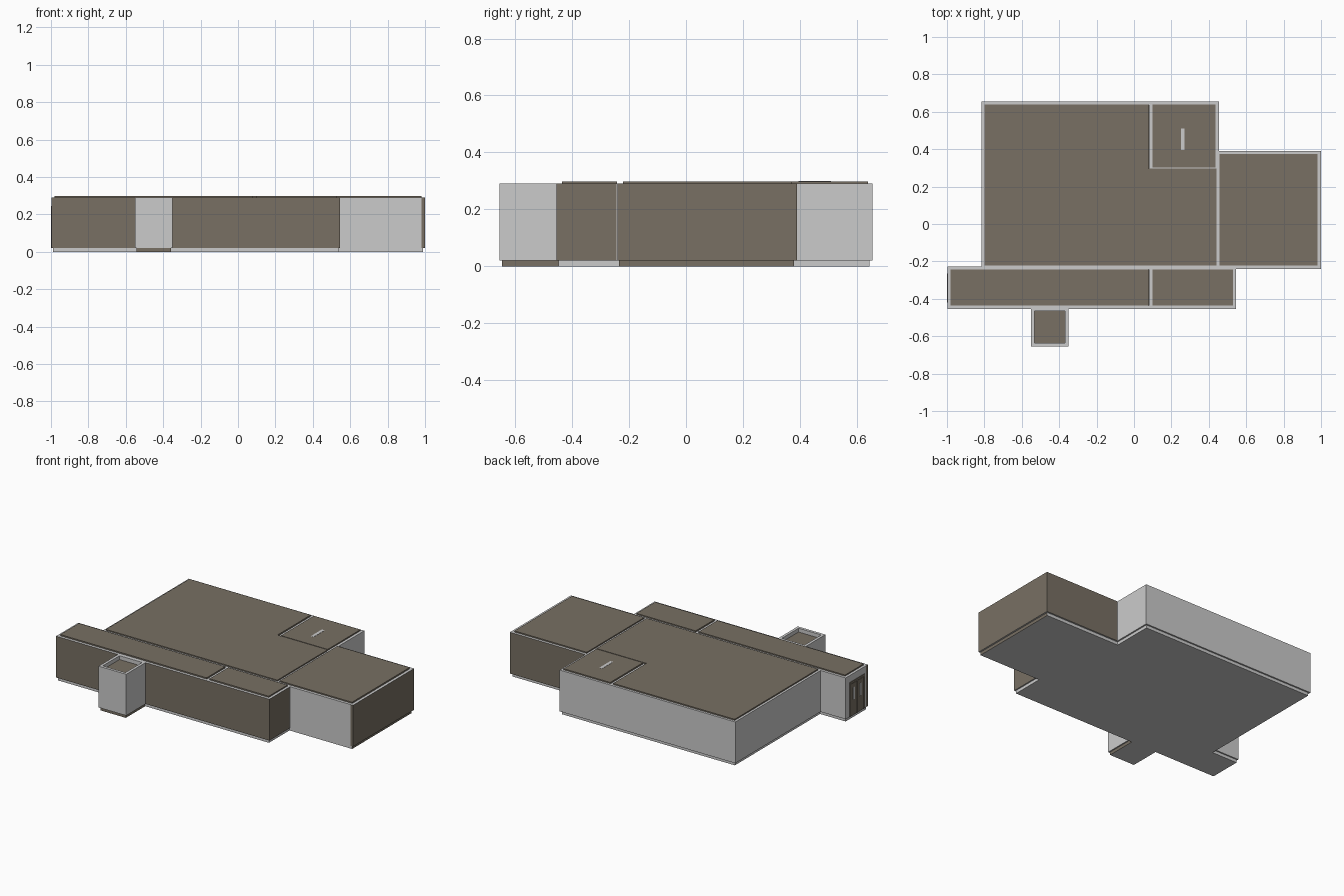
import bpy, bmesh

if "Cube" in bpy.data.objects:
    bpy.data.objects.remove(bpy.data.objects["Cube"])

def material(name, rgb):
    m = bpy.data.materials.new(name)
    m.diffuse_color = (*rgb, 1)
    m.use_nodes = True
    m.node_tree.nodes["Principled BSDF"].inputs["Base Color"].default_value = m.diffuse_color
    return m

MATS = [material("light grey", (0.6, 0.6, 0.6)),
        material("taupe brown", (0.188, 0.162, 0.126))]
GREY, BROWN = 0, 1

def box(name, x0, y0, x1, y1, z0, z1, side, top=None, bottom=None, y_side=None):
    """Axis-aligned box, coloured by face direction."""
    bm = bmesh.new()
    bmesh.ops.create_cube(bm, size=1)
    for v in bm.verts:
        v.co.x = x1 if v.co.x > 0 else x0
        v.co.y = y1 if v.co.y > 0 else y0
        v.co.z = z1 if v.co.z > 0 else z0
    bm.normal_update()
    for f in bm.faces:
        pick = side
        if f.normal.z > 0.5 and top is not None:
            pick = top
        elif f.normal.z < -0.5 and bottom is not None:
            pick = bottom
        elif abs(f.normal.y) > 0.5 and y_side is not None:
            pick = y_side
        f.material_index = pick
    me = bpy.data.meshes.new(name)
    bm.to_mesh(me)
    bm.free()
    for m in MATS:
        me.materials.append(m)
    ob = bpy.data.objects.new(name, me)
    bpy.context.collection.objects.link(ob)
    return ob

T = 0.018                 # wall thickness
FLOOR, WALL, ROOF = 0.02, 0.29, 0.298

def wall(name, x0, y0, x1, y1, colour):
    box(name, x0, y0, x1, y1, FLOOR, WALL, colour, GREY, GREY)

def room(name, x0, y0, x1, y1, w, e, s, n, long_y=True):
    """Four walls; long_y lets the west and east walls own the corners."""
    a, b = (0, T) if long_y else (T, 0)
    wall(name + "_west_wall", x0, y0 + a, x0 + T, y1 - a, w)
    wall(name + "_east_wall", x1 - T, y0 + a, x1, y1 - a, e)
    wall(name + "_south_wall", x0 + b, y0, x1 - b, y0 + T, s)
    wall(name + "_north_wall", x0 + b, y1 - T, x1 - b, y1, n)

# Walls of each wing
room("main_hall", -0.815, -0.24, 0.455, 0.655, GREY, GREY, GREY, GREY)
room("east_wing", 0.44, -0.24, 1.0, 0.39, GREY, BROWN, GREY, BROWN)
room("front_corridor", -0.997, -0.455, 0.545, -0.226, GREY, BROWN, BROWN, GREY, False)
room("porch", -0.55, -0.655, -0.35, -0.446, GREY, GREY, GREY, GREY)

# Interior partitions
wall("side_room_west_partition", 0.08, 0.29, 0.098, 0.64, GREY)
wall("side_room_south_partition", 0.08, 0.29, 0.44, 0.303, GREY)
wall("corridor_partition", 0.08, -0.44, 0.098, -0.24, GREY)

# Floor slabs, set slightly in from the walls
def floor(name, x0, y0, x1, y1, side=GREY, y_side=GREY):
    box(name, x0, y0, x1, y1, 0, FLOOR + 0.001, side, BROWN, GREY, y_side)

floor("main_floor", -0.805, -0.235, 0.445, 0.645)
floor("east_floor", 0.445, -0.235, 0.99, 0.38, BROWN)
floor("corridor_floor", -0.99, -0.447, 0.537, -0.235)
floor("porch_floor", -0.542, -0.647, -0.358, -0.447, BROWN, BROWN)

# Roof panels, inset so the wall tops show between them
def panel(name, x0, y0, x1, y1, z=ROOF):
    box(name, x0, y0, x1, y1, z - 0.018, z, BROWN)

panel("main_roof_back", -0.80, 0.297, 0.078, 0.64)
panel("main_roof_front", -0.80, -0.222, 0.44, 0.297)
panel("side_room_roof", 0.10, 0.302, 0.437, 0.64)
panel("east_roof", 0.457, -0.222, 0.98, 0.373)
panel("corridor_roof_west", -0.98, -0.436, 0.078, -0.243)
panel("corridor_roof_east", 0.10, -0.436, 0.528, -0.243)
panel("porch_roof", -0.533, -0.638, -0.367, -0.463, 0.265)

# Slim strip showing in the side room roof
box("roof_strip", 0.25, 0.395, 0.27, 0.51, 0.29, ROOF + 0.001, GREY)

# Double door on the west end of the corridor
DY0, DY1 = -0.42, -0.265
MID = (DY0 + DY1) / 2
box("door_head", -1.0, DY0, -0.99, DY1, 0.232, 0.245, BROWN)
for label, y in (("south", DY0), ("north", DY1 - 0.01)):
    box("door_jamb_" + label, -1.0, y, -0.99, y + 0.01, FLOOR, 0.232, BROWN)
for label, a, b in (("south", DY0 + 0.012, MID - 0.002), ("north", MID + 0.002, DY1 - 0.012)):
    box("door_leaf_" + label, -0.999, a, -0.99, b, FLOOR, 0.229, BROWN)
    c = (a + b) / 2
    box("door_window_" + label, -0.9997, c - 0.009, -0.995, c + 0.009, 0.12, 0.2, GREY)
